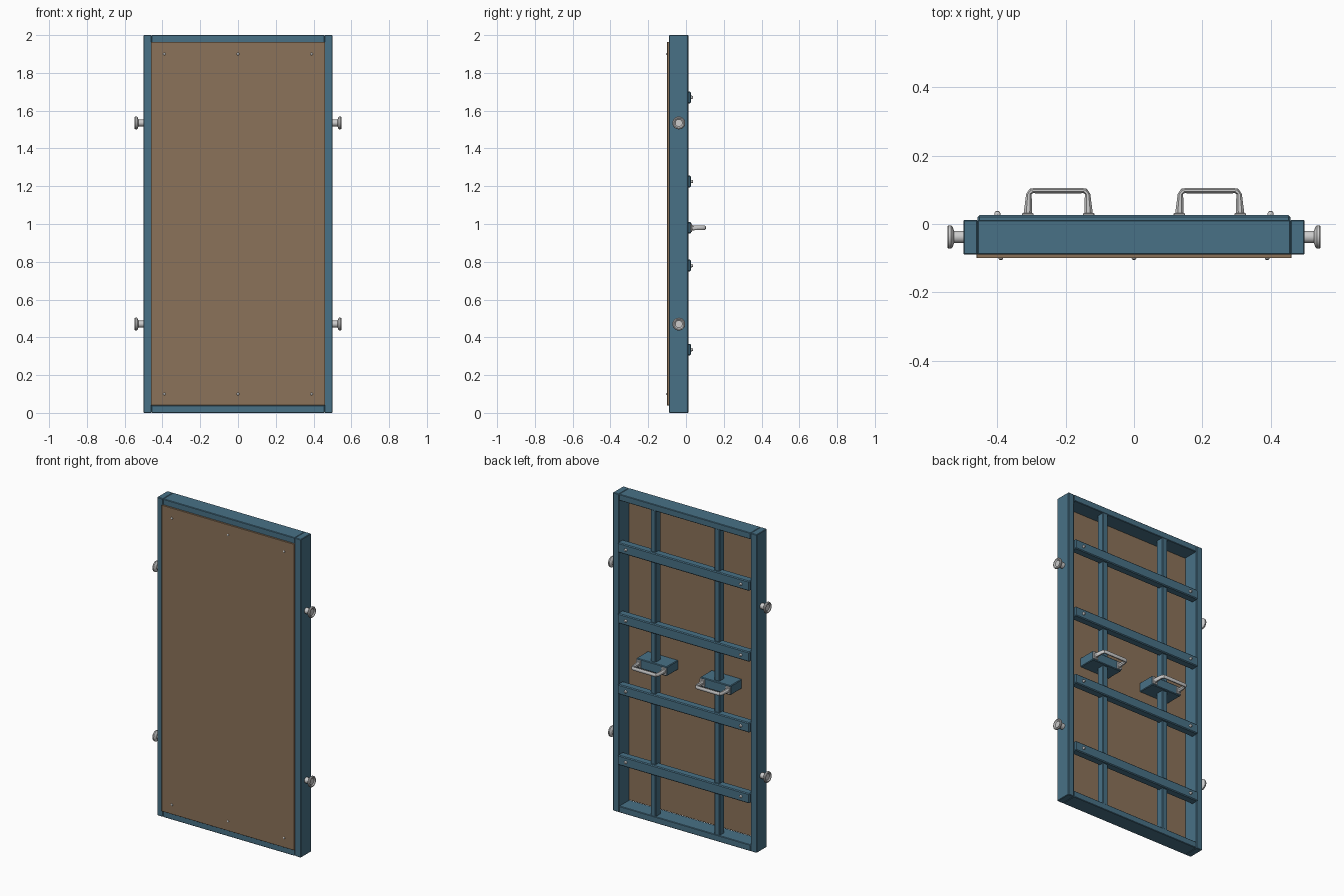
import bpy, bmesh
from math import cos, sin, pi
from mathutils import Matrix, Vector

if "Cube" in bpy.data.objects:
    bpy.data.objects.remove(bpy.data.objects["Cube"])


def material(name, rgb):
    m = bpy.data.materials.new(name)
    m.diffuse_color = (*rgb, 1)
    m.use_nodes = True
    m.node_tree.nodes["Principled BSDF"].inputs["Base Color"].default_value = m.diffuse_color
    return m


BLUE = material("blue_paint", (0.065, 0.165, 0.24))
BROWN = material("brown_board", (0.26, 0.17, 0.10))


def finish(name, bm, mat=None, smooth=False):
    bmesh.ops.recalc_face_normals(bm, faces=bm.faces)
    me = bpy.data.meshes.new(name)
    bm.to_mesh(me)
    bm.free()
    ob = bpy.data.objects.new(name, me)
    bpy.context.collection.objects.link(ob)
    if mat:
        me.materials.append(mat)
    if smooth:
        bpy.context.view_layer.objects.active = ob
        ob.select_set(True)
        bpy.ops.object.shade_smooth_by_angle(angle=0.6)
        ob.select_set(False)
    return ob


def box(name, x, y, z, mat=None, bevel=0.003):
    bm = bmesh.new()
    size = [b - a for a, b in (x, y, z)]
    mid = [(a + b) / 2 for a, b in (x, y, z)]
    bmesh.ops.create_cube(bm, size=1, matrix=Matrix.Translation(mid) @ Matrix.Diagonal((*size, 1)))
    if bevel:
        bmesh.ops.bevel(bm, geom=bm.edges[:], offset=bevel, segments=1, affect='EDGES')
    return finish(name, bm, mat)


def lathe(name, profile, origin, axis, sides=24):
    """Revolve (radius, height) points around an axis; both ends are capped."""
    bm = bmesh.new()
    rings = [[bm.verts.new((r * cos(2 * pi * i / sides), r * sin(2 * pi * i / sides), h))
              for i in range(sides)] for r, h in profile]
    for a, b in zip(rings, rings[1:]):
        for i in range(sides):
            j = (i + 1) % sides
            bm.faces.new((a[i], a[j], b[j], b[i]))
    bm.faces.new(rings[0])
    bm.faces.new(rings[-1])
    turn = Vector((0, 0, 1)).rotation_difference(Vector(axis)).to_matrix().to_4x4()
    bm.transform(Matrix.Translation(origin) @ turn)
    return finish(name, bm, smooth=True)


FRONT, BACK, OUT = -0.09, 0.012, 0.026

# outer frame
for s, side in ((-1, "left"), (1, "right")):
    box(f"{side}_stile", sorted((s * 0.458, s * 0.5)), (FRONT, BACK), (0, 2), BLUE)
for z, end in ((0, "bottom"), (1.96, "top")):
    box(f"{end}_frame_rail", (-0.458, 0.458), (FRONT, BACK), (z, z + 0.04), BLUE)

# front board
box("front_board", (-0.461, 0.461), (-0.1, -0.088), (0.04, 1.964), BROWN, 0.001)

# front board screws
for x in (-0.39, 0, 0.39):
    for z in (0.1, 1.9):
        lathe("board_screw", [(0.007, 0), (0.006, 0.003), (0.003, 0.005)],
              (x, -0.1, z), (0, -1, 0), 12)

# back cross rails with a bolt at each end
for z in (0.335, 0.78, 1.225, 1.67):
    box("cross_rail", (-0.458, 0.458), (-0.024, OUT), (z - 0.031, z + 0.031), BLUE, 0.005)
    for x in (-0.4, 0.4):
        lathe("rail_bolt", [(0.009, 0), (0.009, 0.005), (0.006, 0.011), (0.003, 0.012)],
              (x, OUT, z), (0, 1, 0), 12)


def handle(cx):
    """U-shaped grip: square section swept along a path, legs wider at the base."""
    bm = bmesh.new()
    # centre x, y, then in-plane half-width vector and half-height in z
    path = [(-0.089, OUT, 0.013, 0, 0.014), (-0.086, 0.088, 0.008, 0, 0.011),
            (-0.078, 0.097, 0.006, -0.006, 0.011), (-0.068, 0.098, 0, -0.008, 0.011)]
    path = path + [(-x, y, -wx, wy, h) for x, y, wx, wy, h in reversed(path)]
    rings = []
    for x, y, wx, wy, h in path:
        ring = []
        for i in range(8):
            a = 2 * pi * (i + 0.5) / 8
            u, v = 1.08 * cos(a), 1.08 * sin(a)
            ring.append(bm.verts.new((cx + x + u * wx, y + u * wy, 0.98 + v * h)))
        rings.append(ring)
    for a, b in zip(rings, rings[1:]):
        for i in range(8):
            j = (i + 1) % 8
            bm.faces.new((a[i], a[j], b[j], b[i]))
    bm.faces.new(rings[0])
    bm.faces.new(rings[-1])
    finish("handle_grip", bm, smooth=True)
    for x in (-0.089, 0.089):
        box("handle_foot", (cx + x - 0.017, cx + x + 0.017), (OUT - 0.001, OUT + 0.006),
            (0.957, 1.003), None, 0.002)


# uprights, handle blocks, handles and side knobs
for s in (-1, 1):
    x = s * 0.222
    box("back_upright", (x - 0.018, x + 0.018), (-0.04, 0.01), (0.03, 1.97), BLUE)
    box("handle_block", (x - 0.106, x + 0.106), (-0.089, OUT), (0.95, 1.01), BLUE, 0.004)
    handle(x)
    for z in (0.47, 1.535):
        lathe("side_knob", [(0.018, 0), (0.018, 0.027), (0.029, 0.031), (0.034, 0.036),
                            (0.034, 0.043), (0.031, 0.047), (0.026, 0.047), (0.019, 0.041),
                            (0.017, 0.041)],
              (s * 0.5, -0.038, z), (s, 0, 0))
